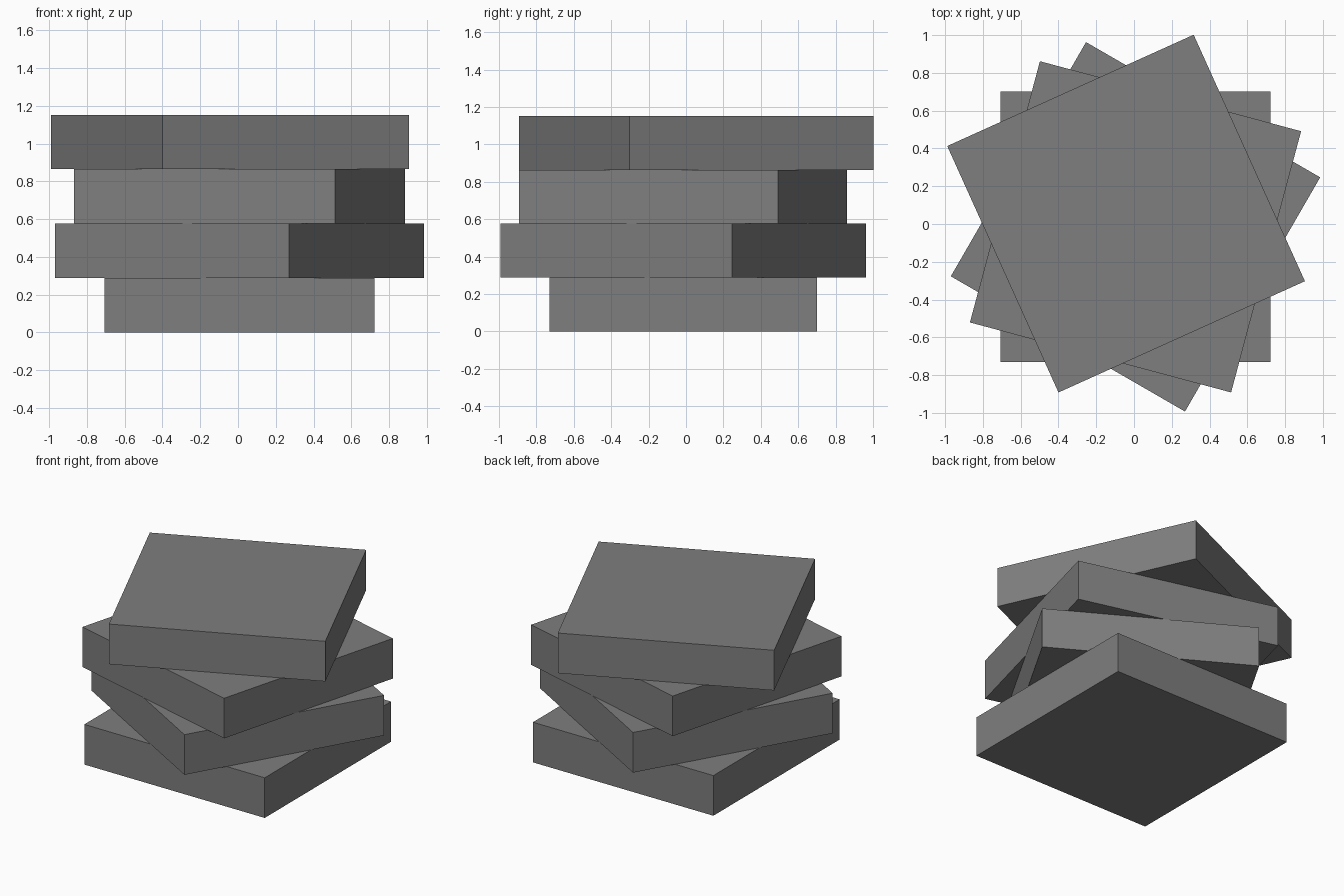
import bpy
from math import radians

cube = bpy.data.objects.get("Cube")
if cube:
    bpy.data.objects.remove(cube, do_unlink=True)

# One plain grey for every slab
grey = bpy.data.materials.new("mid_grey")
grey.use_nodes = True
colour = (0.21, 0.21, 0.21, 1.0)
grey.diffuse_color = colour
grey.node_tree.nodes["Principled BSDF"].inputs["Base Color"].default_value = colour

SIDE = 1.432
THICK = 0.288


def slab(name, level, x, y, turn):
    """Square slab at a stack level, turned about the vertical axis."""
    bpy.ops.mesh.primitive_cube_add(
        size=1, location=(x, y, (level + 0.5) * THICK),
        rotation=(0, 0, radians(turn)))
    obj = bpy.context.object
    obj.name = name
    obj.scale = (SIDE, SIDE, THICK)
    bpy.ops.object.transform_apply(location=False, rotation=False, scale=True)
    obj.data.materials.append(grey)


# Stack of twisted slabs, bottom to top
slab("bottom_slab", 0, 0.008, -0.015, 0)
slab("lower_middle_slab", 1, 0.008, -0.015, -30)
slab("upper_middle_slab", 2, 0.008, -0.015, -15)
slab("top_slab", 3, -0.042, 0.055, 24.3)
